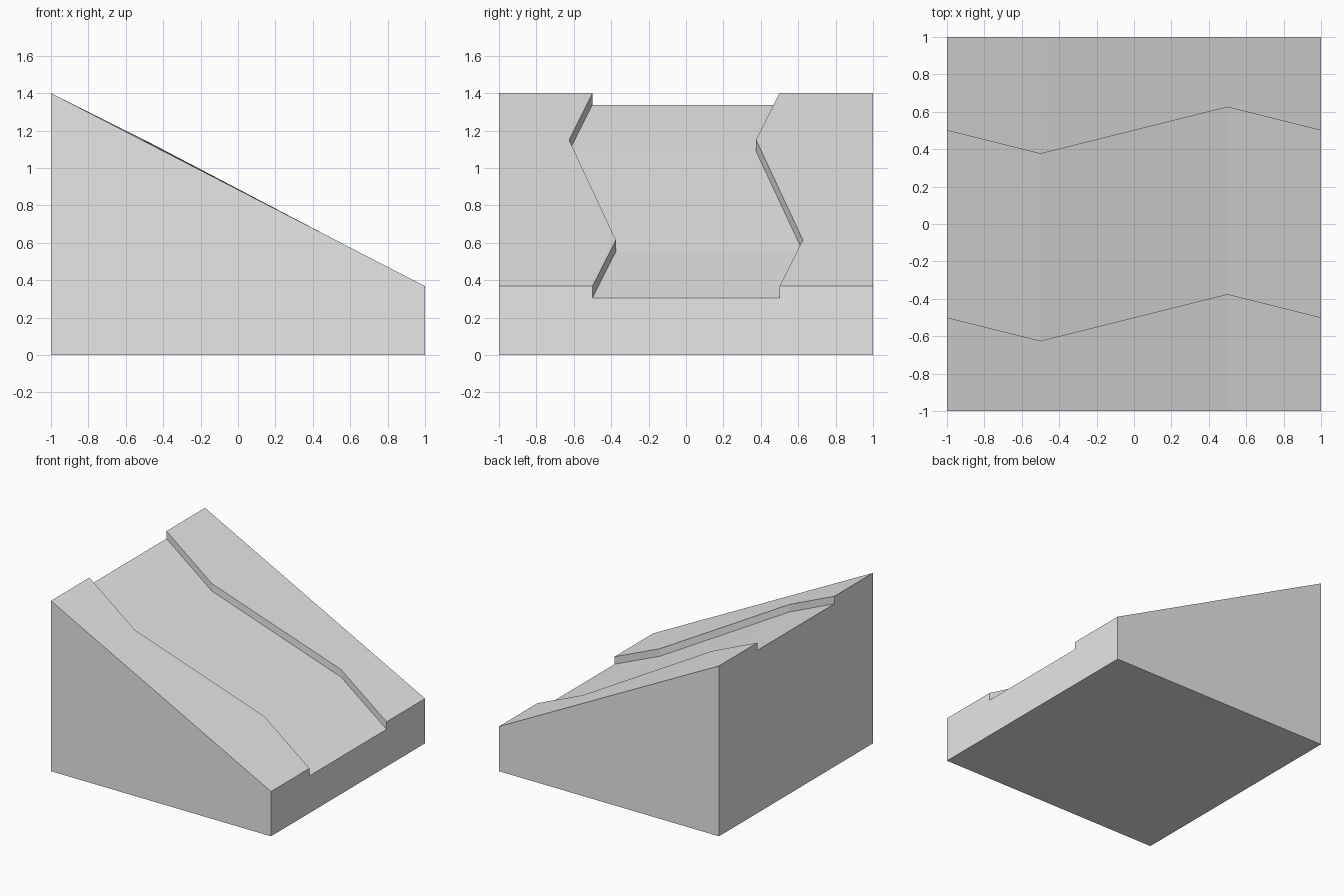
import bpy
import bmesh

cube = bpy.data.objects.get("Cube")
if cube:
    bpy.data.objects.remove(cube, do_unlink=True)

HALF = 1.0          # half the block's width and depth
HIGH, LOW = 1.4, 0.368
CHANNEL_HALF = 0.5
CHANNEL_DEPTH = 0.062

# Stations down the slope: x, sideways shift of the channel, rim height
STATIONS = [(-1, 0, HIGH), (-0.5, -0.125, 1.15), (0.5, 0.125, 0.615), (1, 0, LOW)]


def section(x, shift, rim):
    """Cross-section loop of the block, with the channel cut in its top."""
    edge = HIGH + (LOW - HIGH) * (x + HALF) / (2 * HALF)
    floor = rim - CHANNEL_DEPTH
    near, far = shift - CHANNEL_HALF, shift + CHANNEL_HALF
    loop = [(-HALF, 0), (HALF, 0), (HALF, edge), (far, rim), (far, floor),
            (near, floor), (near, rim), (-HALF, edge)]
    return [(x, y, z) for y, z in loop]


# Stone colour
grey = bpy.data.materials.new("light_grey")
grey.use_nodes = True
colour = (0.8, 0.8, 0.8, 1)
grey.diffuse_color = colour
grey.node_tree.nodes["Principled BSDF"].inputs["Base Color"].default_value = colour

# Sloped block: join the sections and cap both ends
bm = bmesh.new()
loops = [[bm.verts.new(p) for p in section(*s)] for s in STATIONS]
for a, b in zip(loops, loops[1:]):
    for i in range(len(a)):
        j = (i + 1) % len(a)
        bm.faces.new((a[i], a[j], b[j], b[i]))
bm.faces.new(loops[0])
bm.faces.new(loops[-1])
bmesh.ops.recalc_face_normals(bm, faces=bm.faces)

mesh = bpy.data.meshes.new("sloped_channel_block")
bm.to_mesh(mesh)
bm.free()
mesh.materials.append(grey)
block = bpy.data.objects.new("sloped_channel_block", mesh)
bpy.context.collection.objects.link(block)
